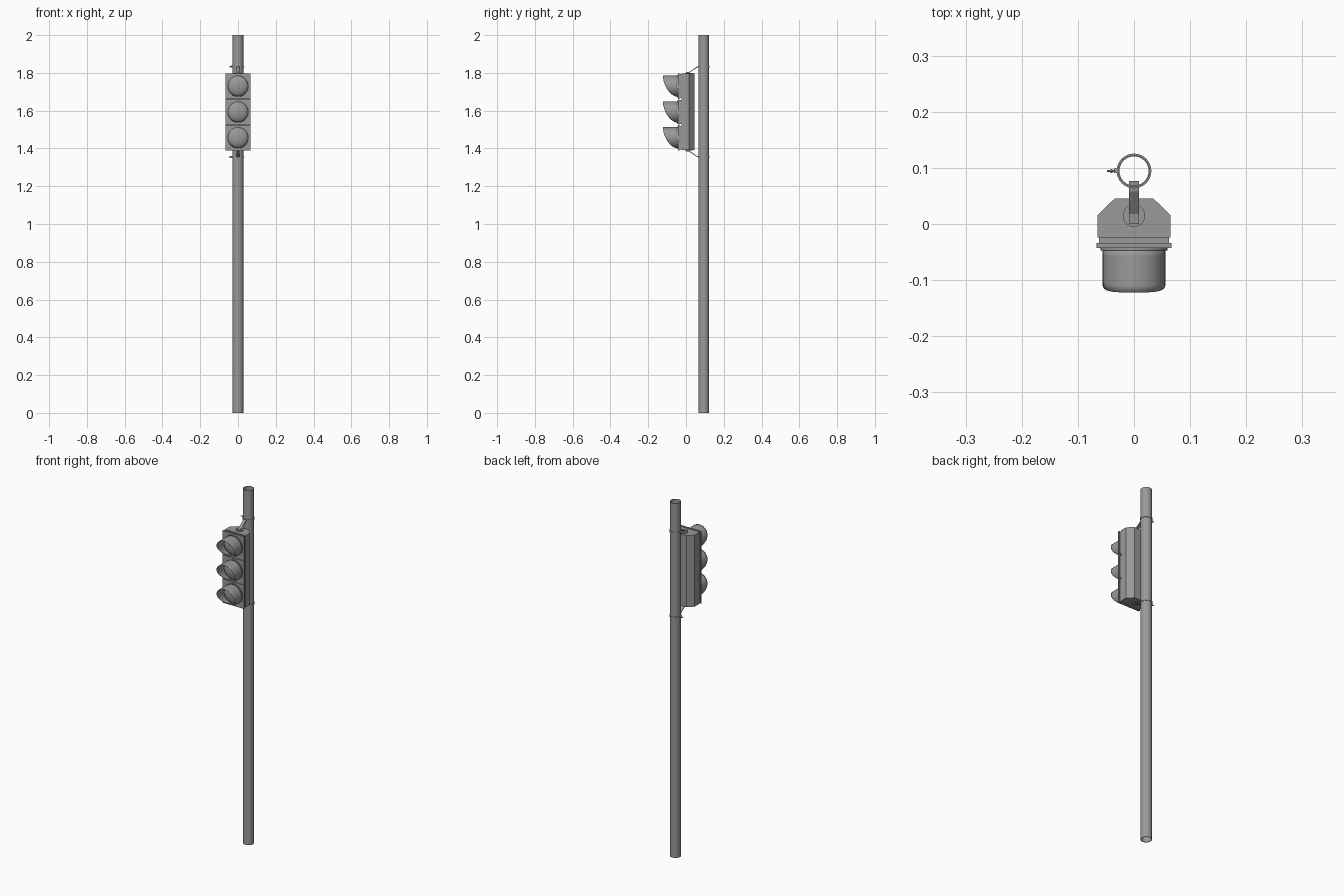
import bpy, bmesh
from math import pi, sin, cos
from mathutils import Vector

if "Cube" in bpy.data.objects:
    bpy.data.objects.remove(bpy.data.objects["Cube"])

POLE_Y = 0.0945
DOOR_Z = (1.457, 1.593, 1.73)

# Dark grey paint for the whole signal
paint = bpy.data.materials.new("dark_grey_paint")
paint.diffuse_color = (0.32, 0.32, 0.32, 1)
paint.use_nodes = True
paint.node_tree.nodes["Principled BSDF"].inputs["Base Color"].default_value = paint.diffuse_color


def make(name, verts, faces, smooth=False):
    me = bpy.data.meshes.new(name)
    me.from_pydata(verts, [], faces)
    bm = bmesh.new()
    bm.from_mesh(me)
    bmesh.ops.remove_doubles(bm, verts=bm.verts, dist=1e-6)
    bmesh.ops.recalc_face_normals(bm, faces=bm.faces)
    bm.to_mesh(me)
    bm.free()
    me.materials.append(paint)
    ob = bpy.data.objects.new(name, me)
    bpy.context.collection.objects.link(ob)
    if smooth:
        bpy.ops.object.select_all(action='DESELECT')
        ob.select_set(True)
        bpy.context.view_layer.objects.active = ob
        bpy.ops.object.shade_smooth_by_angle()
    return ob


def prism(name, pts, a, b):
    """Extrude a plan outline from z=a to z=b."""
    n = len(pts)
    verts = [(x, y, z) for z in (a, b) for x, y in pts]
    faces = [tuple(range(n)), tuple(range(n, 2 * n))]
    faces += [(i, (i + 1) % n, n + (i + 1) % n, n + i) for i in range(n)]
    return make(name, verts, faces)


def box(name, x0, x1, y0, y1, z0, z1):
    return prism(name, [(x0, y0), (x1, y0), (x1, y1), (x0, y1)], z0, z1)


def lathe(name, profile, origin, axis, n=32, closed=False):
    """Revolve (radius, distance) points about an axis through origin."""
    o, d = Vector(origin), Vector(axis).normalized()
    u = d.orthogonal().normalized()
    w = d.cross(u)
    verts = [o + d * h + (u * cos(2 * pi * i / n) + w * sin(2 * pi * i / n)) * r
             for r, h in profile for i in range(n)]
    m = len(profile)
    faces = [(j * n + i, j * n + (i + 1) % n,
              ((j + 1) % m) * n + (i + 1) % n, ((j + 1) % m) * n + i)
             for j in range(m if closed else m - 1) for i in range(n)]
    return make(name, verts, faces, True)


def tube(name, r0, r1, origin, axis, length):
    return lathe(name, [(r1, 0), (r1, length), (r0, length), (r0, 0)], origin, axis, 32, True)


def rod(name, r, origin, axis, length, n=12):
    return lathe(name, [(0, 0), (r, 0), (r, length), (0, length)], origin, axis, n)


def visor(name, zc, r=0.056, n=40, rows=6):
    """Tunnel hood whose front edge sweeps back in a curve."""
    verts = []
    for j in range(rows + 1):
        for i in range(n):
            a = 2 * pi * i / n
            drop = (1 - cos(a)) / 2
            depth = 0.003 + 0.074 * max(0, 1 - drop ** 1.8) ** 0.6
            verts.append((r * sin(a), -0.045 - depth * j / rows, zc + r * cos(a)))
    faces = [(j * n + i, j * n + (i + 1) % n, (j + 1) * n + (i + 1) % n, (j + 1) * n + i)
             for j in range(rows) for i in range(n)]
    ob = make(name, verts, faces, True)
    mod = ob.modifiers.new("thickness", 'SOLIDIFY')
    mod.thickness = 0.0015
    return ob


# Hollow pole, open at both ends
tube("pole", 0.026, 0.0285, (0, POLE_Y, 0), (0, 0, 1), 2.0)

# Signal housing with chamfered back
prism("housing", [(-0.065, -0.024), (0.065, -0.024), (0.065, 0.016),
                  (0.035, 0.045), (-0.035, 0.045), (-0.065, 0.016)], 1.392, 1.796)

for k, z in enumerate(DOOR_Z):
    # Gasket neck, door, bezel, domed lens and hood of each lamp
    box(f"neck_{k}", -0.062, 0.062, -0.035, -0.024, z - 0.063, z + 0.063)
    box(f"door_{k}", -0.067, 0.067, -0.043, -0.034, z - 0.067, z + 0.067)
    tube(f"bezel_{k}", 0.054, 0.06, (0, -0.042, z), (0, -1, 0), 0.005)
    dome = [(0.054 * cos(t * pi / 16), 0.024 * sin(t * pi / 16)) for t in range(9)]
    lathe(f"lens_{k}", dome, (0, -0.043, z), (0, -1, 0), 32)
    visor(f"visor_{k}", z)


def arm(name, path, half=0.009, t=0.005):
    """Flat bent strap following (y, z) points."""
    verts = [(x, y, z + dz) for y, z in path for x, dz in
             ((-half, -t / 2), (half, -t / 2), (half, t / 2), (-half, t / 2))]
    m = len(path)
    faces = [(0, 1, 2, 3), tuple(range(4 * m - 4, 4 * m))]
    faces += [(4 * j + i, 4 * j + (i + 1) % 4, 4 * j + 4 + (i + 1) % 4, 4 * j + 4 + i)
              for j in range(m - 1) for i in range(4)]
    return make(name, verts, faces)


# Upper and lower brackets: mounting disc, bent arm, band clamp and screw
for label, zh, s, zb in (("upper", 1.796, 1, 1.833), ("lower", 1.392, -1, 1.355)):
    rod(f"{label}_disc", 0.020, (0, 0.015, zh), (0, 0, s), 0.004, 24)
    arm(f"{label}_arm", [(0.0, zh + s * 0.005), (0.018, zh + s * 0.007),
                         (0.058, zb - s * 0.003), (0.077, zb)])
    tube(f"{label}_clamp", 0.0285, 0.031, (0, POLE_Y, zb - 0.004), (0, 0, 1), 0.008)
    rod(f"{label}_screw", 0.002, (-0.048, POLE_Y, zb), (1, 0, 0), 0.019)
    rod(f"{label}_screw_head", 0.004, (-0.042, POLE_Y, zb), (1, 0, 0), 0.004, 6)
    box(f"{label}_clamp_block", -0.036, -0.030, POLE_Y - 0.004, POLE_Y + 0.004,
        zb - 0.005, zb + 0.005)
